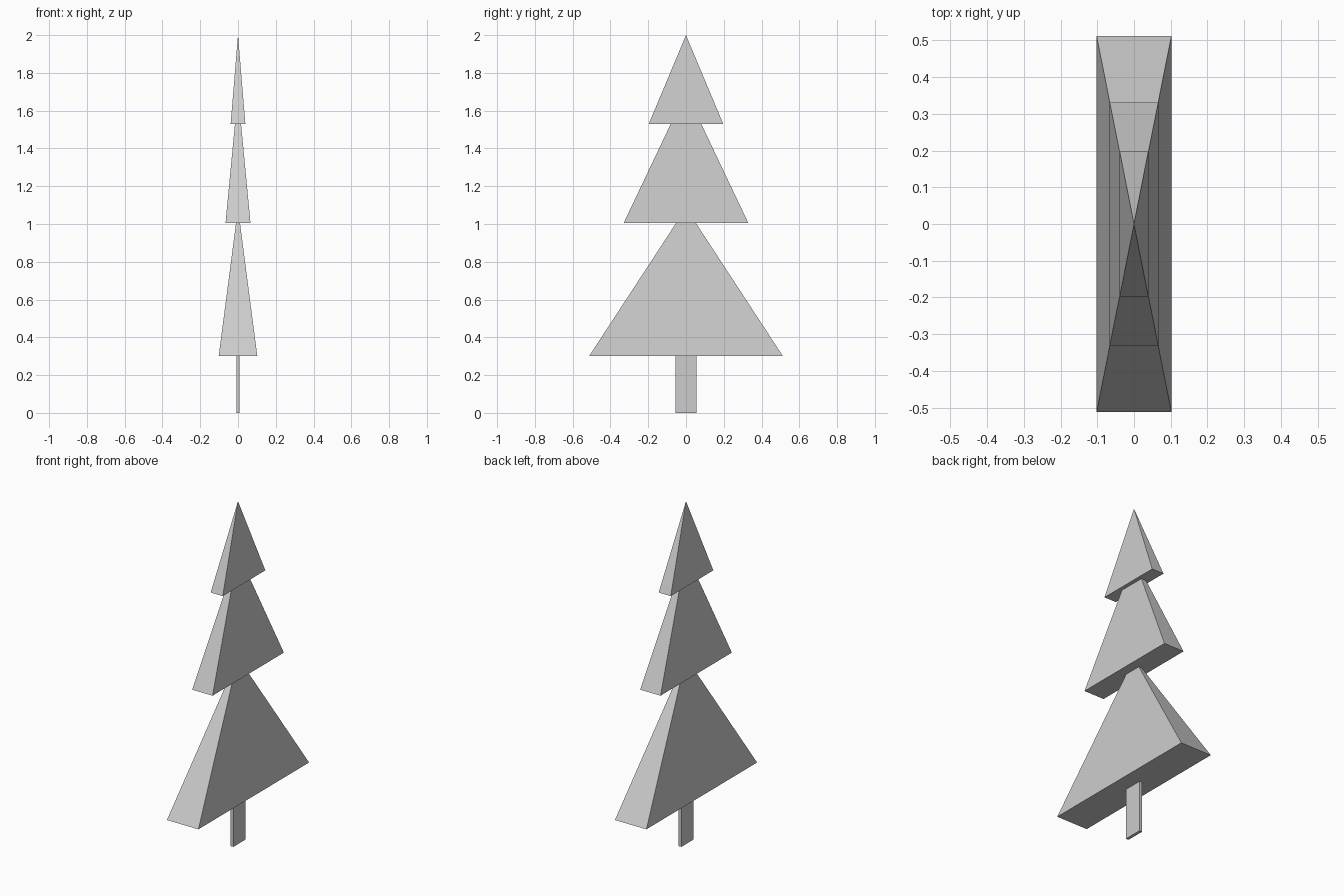
import bpy
import bmesh
from mathutils import Matrix

cube = bpy.data.objects.get("Cube")
if cube:
    bpy.data.objects.remove(cube, do_unlink=True)

# One plain grey for the whole tree
grey = bpy.data.materials.new("light_grey")
grey.use_nodes = True
color = (0.604, 0.604, 0.604, 1)
grey.diffuse_color = color
grey.node_tree.nodes["Principled BSDF"].inputs["Base Color"].default_value = color


def finish(name, bm):
    bmesh.ops.recalc_face_normals(bm, faces=bm.faces)
    mesh = bpy.data.meshes.new(name)
    bm.to_mesh(mesh)
    bm.free()
    mesh.materials.append(grey)
    obj = bpy.data.objects.new(name, mesh)
    bpy.context.collection.objects.link(obj)


def tier(name, half_x, half_y, base, tip):
    """Flattened four-sided pyramid with a closed base."""
    bm = bmesh.new()
    corners = [bm.verts.new((sx * half_x, sy * half_y, base))
               for sx, sy in ((-1, -1), (1, -1), (1, 1), (-1, 1))]
    apex = bm.verts.new((0, 0, tip))
    bm.faces.new(corners)
    for i, corner in enumerate(corners):
        bm.faces.new((corner, corners[(i + 1) % 4], apex))
    finish(name, bm)


def box(name, size, center):
    bm = bmesh.new()
    bmesh.ops.create_cube(bm, size=1, matrix=Matrix.Translation(center) @ Matrix.Diagonal((*size, 1)))
    finish(name, bm)


# Trunk, then three stacked tiers of foliage
box("trunk", (0.018, 0.112, 0.302), (0, 0, 0.151))
tier("lower_foliage", 0.102, 0.512, 0.302, 1.085)
tier("middle_foliage", 0.066, 0.33, 1.005, 1.70)
tier("upper_foliage", 0.039, 0.197, 1.53, 2.0)
